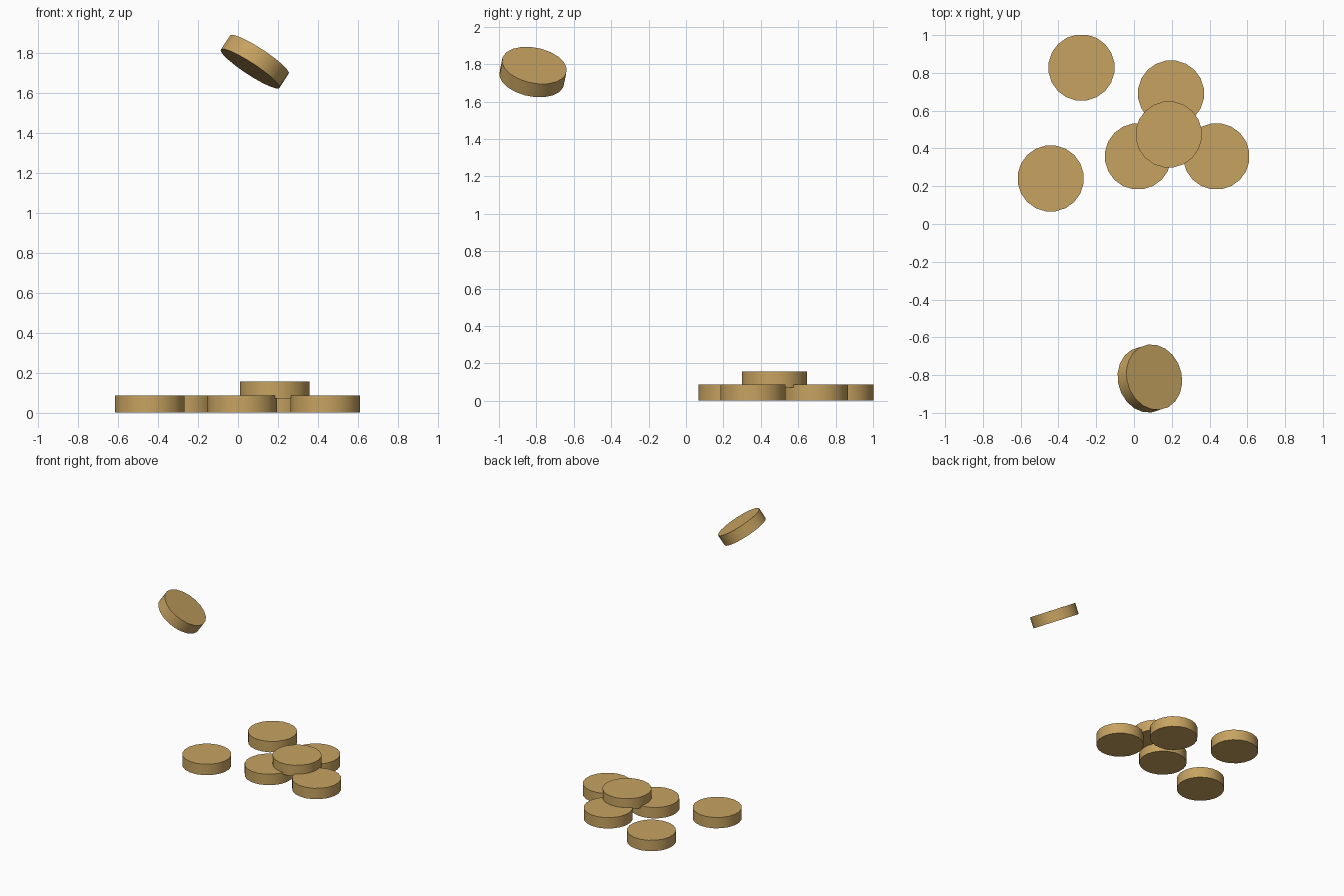
import bpy, math
from mathutils import Vector

if "Cube" in bpy.data.objects:
    bpy.data.objects.remove(bpy.data.objects["Cube"])

RADIUS, HEIGHT, SIDES = 0.176, 0.086, 20

mat = bpy.data.materials.new("tan_wood")
mat.diffuse_color = (0.57, 0.365, 0.118, 1)
mat.use_nodes = True
mat.node_tree.nodes["Principled BSDF"].inputs["Base Color"].default_value = mat.diffuse_color


def disc(name, center, normal=(0, 0, 1)):
    """Flat round puck with smooth side and sharp rims."""
    bpy.ops.mesh.primitive_cylinder_add(vertices=SIDES, radius=RADIUS, depth=HEIGHT)
    ob = bpy.context.object
    ob.name = name
    ob.data.materials.append(mat)
    # half-step turn so a flat side faces each axis
    turn = Vector((0, 0, 1)).rotation_difference(Vector(normal)).to_matrix()
    c, s = math.cos(math.pi / SIDES), math.sin(math.pi / SIDES)
    for v in ob.data.vertices:
        x, y, z = v.co
        v.co = turn @ Vector((c * x - s * y, s * x + c * y, z)) + Vector(center)
    bpy.ops.object.shade_smooth_by_angle(angle=math.radians(35))


# discs lying on the ground
ground = [(-0.278, 0.828), (0.196, 0.691), (0.021, 0.358), (0.436, 0.358), (-0.441, 0.241)]
for i, (x, y) in enumerate(ground):
    disc(f"ground_disc_{i + 1}", (x, y, 0.002 + HEIGHT / 2))

# disc resting on the cluster, slightly sunk into it
disc("stacked_disc", (0.184, 0.474, 0.072 + HEIGHT / 2))

# tilted disc in mid air
disc("airborne_disc", (0.084, -0.818, 1.758), (0.54, 0.17, 0.825))
